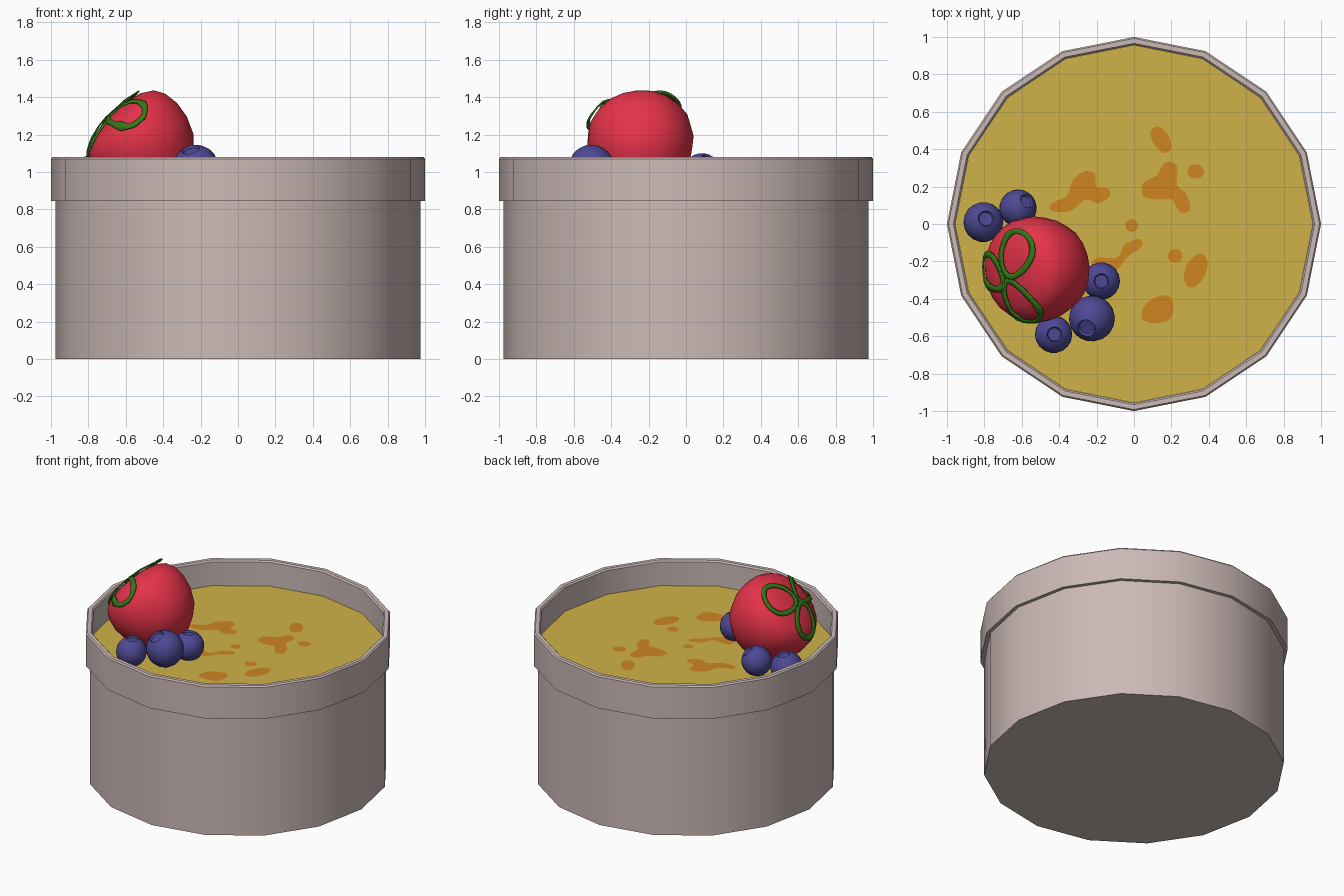
import bpy, bmesh, math
from mathutils import Vector
from mathutils.bvhtree import BVHTree

if "Cube" in bpy.data.objects:
    bpy.data.objects.remove(bpy.data.objects["Cube"])


def material(name, rgb):
    m = bpy.data.materials.new(name)
    m.diffuse_color = (*rgb, 1)
    m.use_nodes = True
    m.node_tree.nodes["Principled BSDF"].inputs["Base Color"].default_value = m.diffuse_color
    return m


CERAMIC = material("ceramic", (0.60, 0.49, 0.47))
CUSTARD = material("custard", (0.63, 0.45, 0.065))
TOASTED = material("toasted_sugar", (0.62, 0.24, 0.015))
RED = material("strawberry_red", (0.78, 0.033, 0.066))
GREEN = material("leaf_green", (0.035, 0.19, 0.008))
BLUE = material("blueberry_blue", (0.075, 0.066, 0.30))


def finish(name, bm, mat, angle=None):
    bmesh.ops.recalc_face_normals(bm, faces=bm.faces)
    me = bpy.data.meshes.new(name)
    bm.to_mesh(me)
    bm.free()
    me.materials.append(mat)
    ob = bpy.data.objects.new(name, me)
    bpy.context.collection.objects.link(ob)
    if angle:
        bpy.ops.object.select_all(action='DESELECT')
        ob.select_set(True)
        bpy.context.view_layer.objects.active = ob
        bpy.ops.object.shade_smooth_by_angle(angle=math.radians(angle))
    return ob


def lathe(name, profile, n, mat, centre=(0, 0, 0), axis=(0, 0, 1), angle=40):
    """Spin (radius, height) points around an axis; radius 0 closes an end."""
    bm = bmesh.new()
    q = Vector((0, 0, 1)).rotation_difference(Vector(axis).normalized())
    c = Vector(centre)
    rings = []
    for r, h in profile:
        if r == 0:
            rings.append([bm.verts.new(c + q @ Vector((0, 0, h)))] * n)
        else:
            rings.append([bm.verts.new(c + q @ Vector((r * math.cos(t), r * math.sin(t), h)))
                          for t in (2 * math.pi * i / n for i in range(n))])
    for a, b in zip(rings, rings[1:]):
        for i in range(n):
            j = (i + 1) % n
            bm.faces.new(list(dict.fromkeys((a[i], a[j], b[j], b[i]))))
    return finish(name, bm, mat, angle)


# Sixteen-sided ramekin and the custard filling
lathe("ramekin", [(0, 0), (0.975, 0), (0.975, 0.845), (1, 0.845), (1, 1.07), (0.992, 1.08),
                  (0.966, 1.08), (0.957, 1.07), (0.957, 0.87), (0, 0.87)], 16, CERAMIC, angle=35)
lathe("custard", [(0, 0.875), (0.956, 0.875), (0.956, 0.9), (0, 0.9)], 16, CUSTARD)


# Toasted sugar patches: smooth closed outlines, just above the custard
def patch(name, pts, steps=5):
    bm = bmesh.new()
    p = [Vector((x, y, 0.904)) for x, y in pts]
    n = len(p)
    vs = []
    for i in range(n):
        a, b, c, d = p[i - 1], p[i], p[(i + 1) % n], p[(i + 2) % n]
        for k in range(steps):
            t = k / steps
            vs.append(bm.verts.new(0.5 * (2 * b + (c - a) * t + (2 * a - 5 * b + 4 * c - d) * t * t
                                          + (3 * b - a - 3 * c + d) * t ** 3)))
    f = bm.faces.new(vs)
    f.normal_update()
    if f.normal.z < 0:
        f.normal_flip()
    bmesh.ops.triangulate(bm, faces=[f])
    finish(name, bm, TOASTED)


def oval(x, y, rx, ry, tilt=0):
    c, s = math.cos(tilt), math.sin(tilt)
    return [(x + rx * math.cos(t) * c - ry * math.sin(t) * s,
             y + rx * math.cos(t) * s + ry * math.sin(t) * c)
            for t in (math.pi * k / 4 for k in range(8))]


patches = [
    [(-0.44, 0.07), (-0.34, 0.07), (-0.26, 0.13), (-0.19, 0.11), (-0.13, 0.15), (-0.14, 0.19),
     (-0.20, 0.20), (-0.21, 0.27), (-0.27, 0.28), (-0.33, 0.23), (-0.36, 0.15), (-0.44, 0.11)],
    [(0.05, 0.15), (0.13, 0.13), (0.20, 0.13), (0.25, 0.06), (0.30, 0.08), (0.28, 0.16),
     (0.23, 0.21), (0.23, 0.31), (0.17, 0.33), (0.12, 0.26), (0.05, 0.22)],
    [(-0.22, -0.24), (-0.10, -0.25), (-0.04, -0.18), (0.04, -0.12), (0.03, -0.08),
     (-0.05, -0.11), (-0.09, -0.18), (-0.20, -0.18)],
    [(0.09, 0.50), (0.13, 0.52), (0.18, 0.48), (0.20, 0.41), (0.16, 0.38), (0.10, 0.44)],
    [(0.04, -0.50), (0.10, -0.53), (0.19, -0.51), (0.21, -0.43), (0.17, -0.38), (0.07, -0.42)],
    oval(0.33, 0.28, 0.045, 0.038), oval(-0.012, -0.008, 0.034, 0.034),
    oval(0.22, -0.17, 0.04, 0.037), oval(0.33, -0.25, 0.055, 0.095, -0.4)]
for i, pts in enumerate(patches):
    patch(f"toasted_patch_{i + 1}", pts)

# Strawberry lying on its side, cap facing up and left
CENTRE = Vector((-0.5, -0.24, 1.14))
berry = lathe("strawberry", [(0, -0.27), (0.09, -0.25), (0.17, -0.2), (0.23, -0.14), (0.27, -0.05),
                             (0.285, 0.04), (0.275, 0.12), (0.245, 0.175), (0.19, 0.21),
                             (0.1, 0.232), (0, 0.238)],
              20, RED, CENTRE, (-0.7, -0.08, 0.7), 60)
tree = BVHTree.FromPolygons([v.co for v in berry.data.vertices],
                            [p.vertices for p in berry.data.polygons])


# Leaf loops: teardrop rings laid over the strawberry's surface
def leaf(name, base, tip, half_width, n=24):
    base, tip = Vector(base), Vector(tip)
    along = (tip - base) / 2
    mid = (base + tip) / 2
    side = along.cross(mid - CENTRE).normalized()
    bm = bmesh.new()
    rings = []
    for inset in (0, 0.017, 0.034):
        k = 1 - inset / along.length
        ring = []
        for i in range(n):
            t = 2 * math.pi * i / n
            w = (half_width - inset) * math.sin(t) * (1 + 0.2 * math.cos(t))
            p = mid + along * (k * math.cos(t)) + side * w
            near, normal, _, _ = tree.find_nearest(p)
            lift = min(max((p - near).dot(normal), 0.014), 0.03)
            ring.append(bm.verts.new(near + normal * lift))
        rings.append(ring)
    for a, b in zip(rings, rings[1:]):
        for i in range(n):
            j = (i + 1) % n
            f = bm.faces.new((a[i], a[j], b[j], b[i]))
    ob = finish(name, bm, GREEN, 50)
    mod = ob.modifiers.new("thickness", 'SOLIDIFY')
    mod.thickness = 0.008
    mod.offset = 0


leaf("leaf_back", (-0.66, -0.29, 1.29), (-0.59, -0.03, 1.39), 0.12)
leaf("leaf_front", (-0.67, -0.29, 1.28), (-0.50, -0.52, 1.29), 0.095)
leaf("leaf_left", (-0.66, -0.33, 1.26), (-0.80, -0.18, 1.10), 0.095)

# Blueberries with a sunken crown
blueberries = [((-0.805, 0.01, 0.975), 0.107, (0.15, 0.2, 1)),
               ((-0.62, 0.085, 1.0), 0.1, (0.5, 0.4, 0.75)),
               ((-0.175, -0.305, 0.98), 0.1, (0, 0, 1)),
               ((-0.225, -0.505, 1.022), 0.123, (-0.25, -0.45, 0.85)),
               ((-0.43, -0.59, 0.98), 0.1, (0.05, 0, 1))]
for i, (pos, r, up) in enumerate(blueberries):
    arc = [math.radians(a) for a in range(-75, 61, 15)]
    prof = [(0, -r)] + [(r * math.cos(a), r * math.sin(a)) for a in arc]
    prof += [(0.40 * r, 0.925 * r), (0.34 * r, 0.80 * r), (0, 0.77 * r)]
    lathe(f"blueberry_{i + 1}", prof, 18, BLUE, pos, up, 35)
